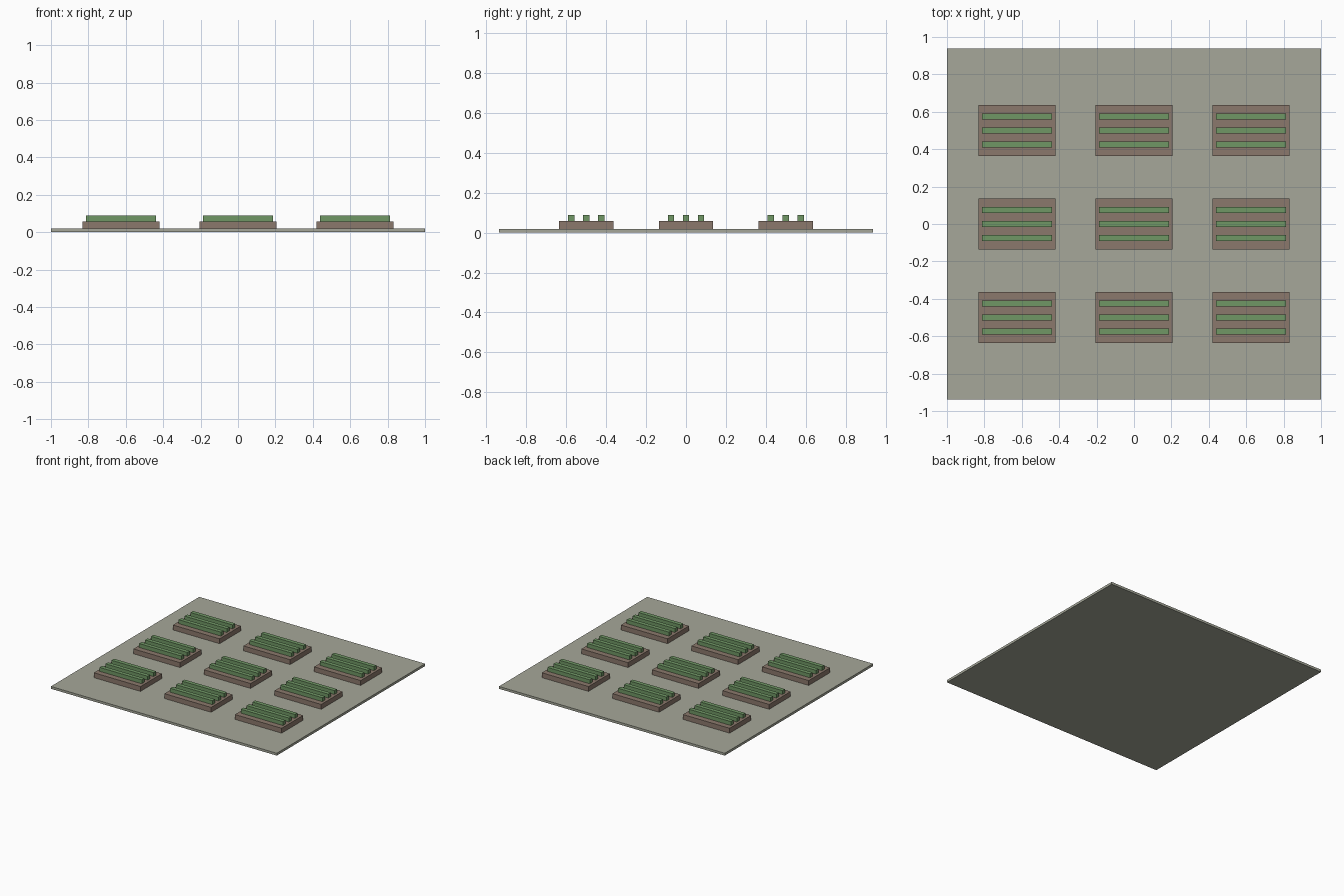
import bpy

if "Cube" in bpy.data.objects:
    bpy.data.objects.remove(bpy.data.objects["Cube"])


def material(name, rgb):
    m = bpy.data.materials.new(name)
    m.diffuse_color = (*rgb, 1.0)
    m.use_nodes = True
    m.node_tree.nodes["Principled BSDF"].inputs["Base Color"].default_value = m.diffuse_color
    return m


def box(name, x, y, z0, z1, width, depth, mat):
    bpy.ops.mesh.primitive_cube_add(size=1, location=(x, y, (z0 + z1) / 2))
    ob = bpy.context.object
    ob.name = name
    ob.scale = (width, depth, z1 - z0)
    bpy.ops.object.transform_apply(location=False, rotation=False, scale=True)
    ob.data.materials.append(mat)
    return ob


paving = material("paving", (0.38, 0.39, 0.32))
soil = material("soil", (0.26, 0.19, 0.15))
leaf = material("leaf", (0.16, 0.31, 0.13))

# Ground slab
box("ground_slab", 0, 0, 0, 0.019, 2.0, 1.876, paving)

# Three by three grid of planting beds, each with three crop rows
for i in (-1, 0, 1):
    for j in (-1, 0, 1):
        x, y = i * 0.625, j * 0.5
        tag = f"{i + 2}_{j + 2}"
        box(f"planting_bed_{tag}", x, y, 0.019, 0.058, 0.413, 0.271, soil)
        for k in (-1, 0, 1):
            box(f"crop_row_{tag}_{k + 2}", x, y + k * 0.075,
                0.058, 0.089, 0.373, 0.032, leaf)
